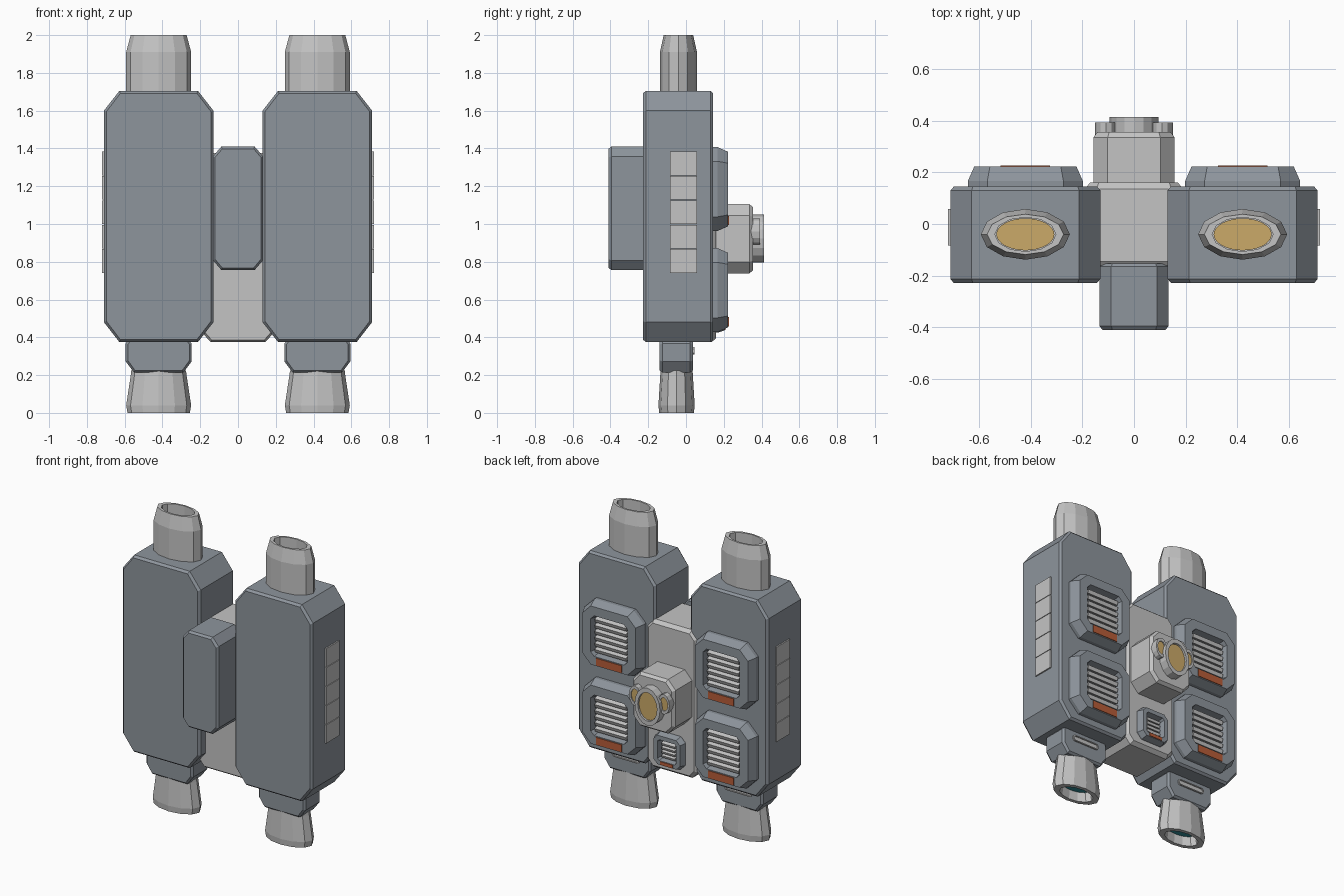
import bpy, bmesh, math
from mathutils import Vector

if "Cube" in bpy.data.objects:
    bpy.data.objects.remove(bpy.data.objects["Cube"])


def material(name, rgb):
    m = bpy.data.materials.new(name)
    m.diffuse_color = (*rgb, 1)
    m.use_nodes = True
    m.node_tree.nodes["Principled BSDF"].inputs["Base Color"].default_value = m.diffuse_color
    return m


HULL = material("blue_grey_hull", (0.27, 0.30, 0.335))
LIGHT = material("light_grey_metal", (0.55, 0.55, 0.55))
GOLD = material("ochre_glass", (0.60, 0.40, 0.14))
ORANGE = material("burnt_orange", (0.48, 0.11, 0.04))
TEAL = material("teal_glow", (0.03, 0.27, 0.32))


def loft(name, rings, mat):
    """Skin a list of equally long point rings and cap both ends."""
    bm = bmesh.new()
    vs = [[bm.verts.new(p) for p in r] for r in rings]
    n = len(vs[0])
    for a, b in zip(vs, vs[1:]):
        for i in range(n):
            j = (i + 1) % n
            bm.faces.new((a[i], a[j], b[j], b[i]))
    bm.faces.new(vs[0][::-1])
    bm.faces.new(vs[-1])
    bmesh.ops.recalc_face_normals(bm, faces=bm.faces)
    me = bpy.data.meshes.new(name)
    bm.to_mesh(me)
    bm.free()
    me.materials.append(mat)
    ob = bpy.data.objects.new(name, me)
    bpy.context.collection.objects.link(ob)
    return ob


def slab(name, x, z, hx, hz, cx, cz, steps, mat):
    """Corner-cut rectangle in xz, stacked along y; steps = (y, inset)."""
    rings = []
    for y, i in steps:
        a, b = hx - i, hz - i
        p, q = max(cx - 0.586 * i, 0.01), max(cz - 0.586 * i, 0.01)
        pts = [(a, b - q), (a - p, b), (p - a, b), (-a, b - q),
               (-a, q - b), (p - a, -b), (a - p, -b), (a, q - b)]
        rings.append([(x + u, y, z + v) for u, v in pts])
    return loft(name, rings, mat)


def tube(name, centre, axis, steps, mat, n=12):
    """Elliptical lathe; steps = (height, radius_x, other_radius)."""
    rings = []
    for h, ra, rb in steps:
        ring = []
        for k in range(n):
            t = 2 * math.pi * k / n
            u, v = ra * math.cos(t), rb * math.sin(t)
            off = (u, v, h) if axis == "z" else (u, h, v)
            ring.append(Vector(centre) + Vector(off))
        rings.append(ring)
    return loft(name, rings, mat)


def box(name, c, s, mat, tilt=0):
    bm = bmesh.new()
    bmesh.ops.create_cube(bm, size=1)
    bmesh.ops.scale(bm, vec=s, verts=bm.verts)
    me = bpy.data.meshes.new(name)
    bm.to_mesh(me)
    bm.free()
    me.materials.append(mat)
    ob = bpy.data.objects.new(name, me)
    ob.location = c
    ob.rotation_euler.x = tilt
    bpy.context.collection.objects.link(ob)


def vent(name, x, z, h, y0, y1, cut, frame, slats):
    """Bevelled frame with a recess, louvre slats and an orange strip."""
    bev = h * 0.11
    slab(name + "_frame", x, z, h, h, cut, cut,
         [(y0, 0), (y0 + (y1 - y0) * 0.4, 0), (y1, bev),
          (y1, frame), (y1 - 0.045, frame + 0.008)], HULL)
    r = h - frame - 0.015
    step = 2 * r / slats
    for k in range(slats):
        box(name + "_slat", (x, y1 - 0.03, z - r + step * (k + 0.5)),
            (2 * r - 0.01, 0.03, step * 0.6), LIGHT, -0.35)
    sh = (frame - bev) * 0.8
    box(name + "_strip", (x, y1 + 0.001, z - h + (frame + bev) / 2),
        (h * 0.86, 0.008, sh), ORANGE)


# Central spine and the box mounted on its front
slab("central_spine", 0, 0.875, 0.19, 0.50, 0.045, 0.05,
     [(-0.16, 0.012), (-0.145, 0), (0.135, 0), (0.16, 0.02)], LIGHT)
slab("front_box", 0, 1.083, 0.133, 0.327, 0.045, 0.052,
     [(-0.41, 0.012), (-0.395, 0), (-0.165, 0), (-0.152, 0.012)], HULL)

# Lens block on the back
slab("lens_block", 0, 0.922, 0.157, 0.183, 0.055, 0.06,
     [(0.14, 0), (0.335, 0), (0.355, 0.015)], LIGHT)
tube("main_lens_ring", (0, 0, 0.922), "y",
     [(0.34, 0.095, 0.127), (0.413, 0.095, 0.127), (0.413, 0.072, 0.097),
      (0.395, 0.072, 0.097)], LIGHT, 16)
tube("main_lens", (0, 0, 0.922), "y",
     [(0.385, 0.07, 0.094), (0.401, 0.07, 0.094)], GOLD, 24)

# Small vent below the lens block
vent("spine_vent", 0, 0.535, 0.11, 0.145, 0.205, 0.035, 0.04, 4)

for s in (-1, 1):
    x = 0.42 * s
    # Small side lenses
    tube("small_lens_ring", (0.108 * s, 0, 0.96), "y",
         [(0.33, 0.043, 0.068), (0.393, 0.043, 0.068),
          (0.393, 0.03, 0.046), (0.38, 0.03, 0.046)], LIGHT, 12)
    tube("small_lens", (0.108 * s, 0, 0.96), "y",
         [(0.37, 0.029, 0.045), (0.386, 0.029, 0.045)], GOLD, 20)

    # Large side tank
    slab("side_tank", x, 1.04, 0.29, 0.665, 0.082, 0.105,
         [(-0.228, 0.013), (-0.212, 0), (0.13, 0), (0.144, 0.013)], HULL)

    # Upper intake pipe with a glass floor
    tube("intake_pipe", (x, -0.04, 0), "z",
         [(1.68, 0.172, 0.098), (1.91, 0.172, 0.098), (2.0, 0.148, 0.078),
          (2.0, 0.118, 0.066), (1.8, 0.118, 0.066)], LIGHT)
    tube("intake_glass", (x, -0.04, 0), "z",
         [(1.795, 0.112, 0.062), (1.808, 0.112, 0.062)], GOLD, 32)

    # Lower collar with a light slot, and the thruster nozzle
    slab("thruster_collar", x, 0.32, 0.175, 0.107, 0.045, 0.06,
         [(-0.14, 0.012), (-0.125, 0), (0.022, 0), (0.036, 0.012)], HULL)
    slab("collar_slot", x, 0.328, 0.10, 0.02, 0.01, 0.01,
         [(0.03, 0), (0.045, 0), (0.045, 0.006), (0.038, 0.006)], LIGHT)
    tube("thruster_nozzle", (x, -0.05, 0), "z",
         [(0.225, 0.145, 0.085), (0.205, 0.147, 0.086), (0.04, 0.172, 0.096),
          (0.0, 0.165, 0.092), (0.0, 0.122, 0.068), (0.09, 0.112, 0.062)],
         LIGHT)
    tube("thruster_glow", (x, -0.05, 0), "z",
         [(0.06, 0.108, 0.06), (0.095, 0.108, 0.06)], TEAL, 24)

    # Back vents, two on each tank
    for z in (1.185, 0.65):
        vent("tank_vent", x, z, 0.222, 0.13, 0.222, 0.075, 0.085, 6)

    # Segmented plate on the outer side
    for k in range(5):
        box("side_plate", (0.711 * s, -0.013, 0.804 + 0.129 * k),
            (0.016, 0.142, 0.125), LIGHT)
